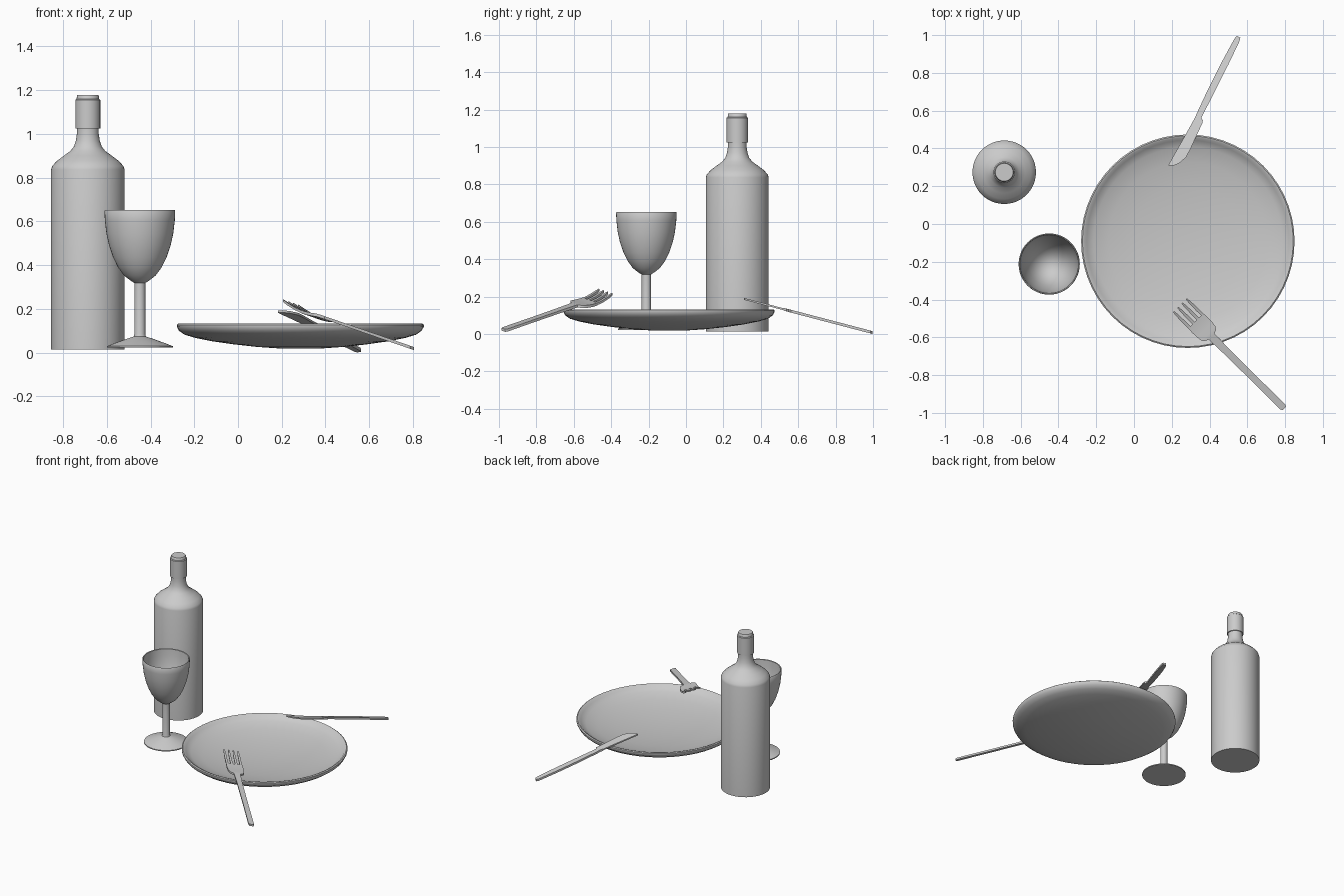
import bpy, bmesh, math
from mathutils import Vector

if "Cube" in bpy.data.objects:
    bpy.data.objects.remove(bpy.data.objects["Cube"])


def finish(name, bm, angle=35):
    bmesh.ops.remove_doubles(bm, verts=bm.verts, dist=1e-5)
    bmesh.ops.recalc_face_normals(bm, faces=bm.faces)
    mesh = bpy.data.meshes.new(name)
    bm.to_mesh(mesh)
    bm.free()
    obj = bpy.data.objects.new(name, mesh)
    bpy.context.collection.objects.link(obj)
    bpy.ops.object.select_all(action='DESELECT')
    obj.select_set(True)
    bpy.context.view_layer.objects.active = obj
    bpy.ops.object.shade_smooth_by_angle(angle=math.radians(angle))
    return obj


def lathe(name, centre, profile, steps=48):
    """Revolve an (r, z) profile around a vertical axis."""
    bm = bmesh.new()
    vs = [bm.verts.new((r, 0, z)) for r, z in profile]
    es = [bm.edges.new(p) for p in zip(vs, vs[1:])]
    bmesh.ops.spin(bm, geom=vs + es, cent=(0, 0, 0), axis=(0, 0, 1),
                   angle=math.tau, steps=steps, use_duplicate=False)
    bmesh.ops.translate(bm, verts=bm.verts, vec=(*centre, 0))
    return finish(name, bm)


def add_strip(bm, stations, place, thick):
    """Solid strip from (u, v_left, v_right) stations; place maps (u, v) to 3D."""
    up = Vector((0, 0, thick / 2))
    rings = []
    for u, a, b in stations:
        pa, pb = place(u, a), place(u, b)
        rings.append([bm.verts.new(p) for p in (pa - up, pb - up, pb + up, pa + up)])
    for r, s in zip(rings, rings[1:]):
        for i in range(4):
            j = (i + 1) % 4
            bm.faces.new((r[i], r[j], s[j], s[i]))
    bm.faces.new(rings[0])
    bm.faces.new(rings[-1])


# Bottle with its sleeve and stopper
BOTTLE = (-0.687, 0.274)
lathe("bottle", BOTTLE, [(0, .013), (.168, .013), (.168, .837), (.163, .853),
      (.142, .876), (.110, .900), (.080, .922), (.064, .942), (.055, .968),
      (.050, 1.0), (.050, 1.03), (0, 1.03)])
lathe("bottle_sleeve", BOTTLE, [(0, 1.025), (.057, 1.025), (.057, 1.156),
      (.051, 1.160), (.050, 1.175), (.047, 1.179), (0, 1.179)])

# Wine glass: foot, stem and hollow bowl in one profile
lathe("wine_glass", (-0.449, -0.212), [(0, .022), (.151, .022), (.151, .029),
      (.110, .045), (.060, .063), (.028, .073), (.025, .085), (.025, .318),
      (.045, .331), (.072, .352), (.100, .390), (.122, .435), (.141, .490),
      (.153, .545), (.160, .605), (.162, .648), (.159, .653), (.154, .650),
      (.152, .605), (.145, .545), (.132, .490), (.113, .435), (.090, .392),
      (.062, .362), (.030, .344), (0, .340)])

# Plate: shallow dish with a rounded rim
lathe("plate", (0.285, -0.091), [(0, .018), (.10, .019), (.20, .026),
      (.30, .037), (.40, .051), (.48, .067), (.53, .082), (.555, .100),
      (.565, .118), (.565, .127), (.558, .132), (.548, .129), (.535, .115),
      (.50, .098), (.42, .078), (.30, .060), (.15, .048), (0, .044)], 56)

# Knife: leans on the plate's back rim
K_TIP, K_DIR = Vector((.184, .311)), Vector((.477, .879))


def knife_place(u, v):
    x = K_TIP.x + K_DIR.x * u + K_DIR.y * v
    y = K_TIP.y + K_DIR.y * u - K_DIR.x * v
    return Vector((x, y, .009 + .262 * (.992 - y)))


bm = bmesh.new()
add_strip(bm, [(0, -.002, .003), (.012, -.002, .025), (.037, -.002, .044),
               (.080, -.001, .060), (.130, .000, .060), (.200, .001, .055),
               (.285, .002, .050)], knife_place, .010)
finish("knife_blade", bm)
bm = bmesh.new()
add_strip(bm, [(.265, .002, .045), (.295, .002, .047), (.302, .000, .032),
               (.45, -.009, .028), (.62, -.014, .023), (.755, -.014, .016),
               (.774, -.010, .011)], knife_place, .015)
finish("knife_handle", bm)

# Fork: leans on the plate's front rim
F_TIP, F_DIR = Vector((.243, -.430)), Vector((.711, -.703))


def fork_place(u, v):
    x = F_TIP.x + F_DIR.x * u - F_DIR.y * v
    y = F_TIP.y + F_DIR.y * u + F_DIR.x * v
    t = min(u / .22, 1)
    bend = .012 * (1 - t) ** 2 - .012 * math.sin(math.pi * t)
    return Vector((x, y, .022 + .345 * (.794 - x) + bend))


bm = bmesh.new()
half = [(.118, .056), (.150, .058), (.185, .057), (.215, .052), (.228, .040),
        (.236, .022), (.35, .019), (.55, .018), (.765, .019), (.777, .013)]
add_strip(bm, [(u, -h, h) for u, h in half], fork_place, .014)
for i in range(4):
    c = (i - 1.5) * .032
    add_strip(bm, [(0, c - .004, c + .004), (.03, c - .007, c + .007),
                   (.08, c - .008, c + .008), (.125, c - .008, c + .008)],
              fork_place, .012)
finish("fork", bm)
